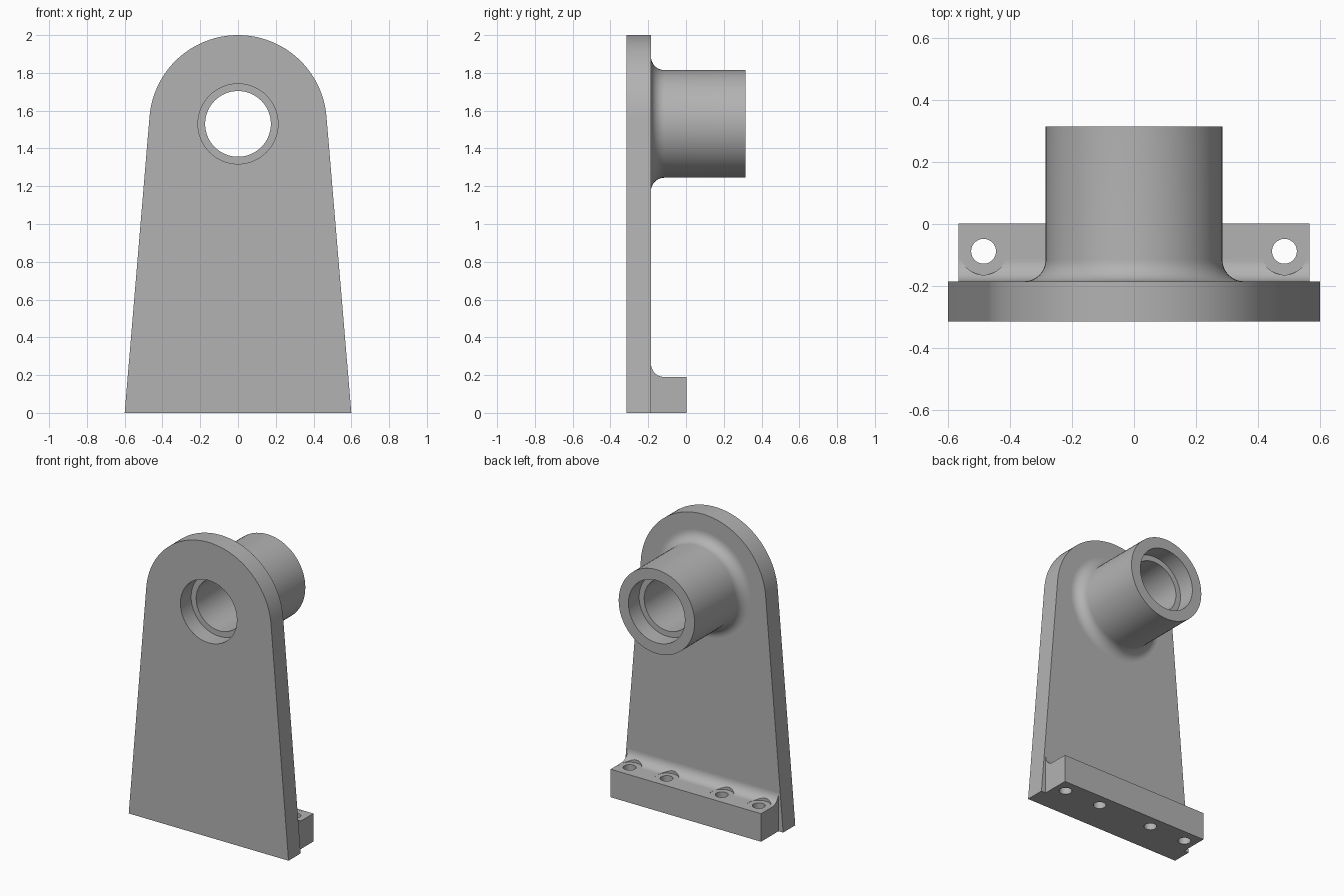
import bpy, bmesh
from math import sin, cos, pi, atan2, acos, hypot
from mathutils import Matrix, Vector

if "Cube" in bpy.data.objects:
    bpy.data.objects.remove(bpy.data.objects["Cube"], do_unlink=True)

# Main dimensions
FRONT, BACK, END = -0.315, -0.185, 0.315    # plate front, plate back, boss end
AXIS_Z, TOP_R, HALF_W = 1.53, 0.47, 0.6
SEAT_R, BORE_R, BOSS_R, SEAT_DEPTH = 0.212, 0.174, 0.285, 0.115
FILLET = 0.07
FOOT_X, FOOT_Y, FOOT_Z = 0.565, 0.002, 0.19
HOLE_Y, HOLE_XS = -0.088, (-0.485, -0.207, 0.207, 0.485)

metal = bpy.data.materials.new("grey metal")
metal.use_nodes = True
grey = (0.45, 0.45, 0.45, 1)
metal.diffuse_color = grey
metal.node_tree.nodes["Principled BSDF"].inputs["Base Color"].default_value = grey


def arc(cx, cy, r, a0, a1, n):
    return [(cx + r * cos(a0 + (a1 - a0) * i / n), cy + r * sin(a0 + (a1 - a0) * i / n))
            for i in range(n + 1)]


def make(name, bm):
    bmesh.ops.recalc_face_normals(bm, faces=bm.faces)
    mesh = bpy.data.meshes.new(name)
    bm.to_mesh(mesh)
    bm.free()
    mesh.materials.append(metal)
    obj = bpy.data.objects.new(name, mesh)
    bpy.context.collection.objects.link(obj)
    return obj


def extrude(name, points, depth):
    bm = bmesh.new()
    face = bm.faces.new([bm.verts.new(p) for p in points])
    ext = bmesh.ops.extrude_face_region(bm, geom=[face])
    moved = [v for v in ext["geom"] if isinstance(v, bmesh.types.BMVert)]
    bmesh.ops.translate(bm, verts=moved, vec=depth)
    return make(name, bm)


def cylinders(name, radius, length, centres, turn=Matrix()):
    bm = bmesh.new()
    for c in centres:
        bmesh.ops.create_cone(bm, cap_ends=True, segments=64, radius1=radius, radius2=radius,
                              depth=length, matrix=Matrix.Translation(c) @ turn)
    return make(name, bm)


def cut(obj, cutter):
    bpy.context.view_layer.objects.active = obj
    mod = obj.modifiers.new("cut", 'BOOLEAN')
    mod.operation, mod.solver, mod.object = 'DIFFERENCE', 'EXACT', cutter
    bpy.ops.object.modifier_apply(modifier=mod.name)
    bpy.data.objects.remove(cutter, do_unlink=True)


def smooth(obj):
    bpy.ops.object.select_all(action='DESELECT')
    obj.select_set(True)
    bpy.context.view_layer.objects.active = obj
    bpy.ops.object.shade_smooth_by_angle(angle=0.5)


# Upright plate: round top with sides tangent to it, and the front bearing seat
tangent = atan2(-AXIS_Z, HALF_W) + acos(TOP_R / hypot(HALF_W, AXIS_Z))
outline = [(-HALF_W, 0), (HALF_W, 0)] + arc(0, AXIS_Z, TOP_R, tangent, pi - tangent, 64)
plate = extrude("upright_plate", [(x, FRONT, z) for x, z in outline],
                Vector((0, BACK - FRONT, 0)))
cut(plate, cylinders("seat_cutter", SEAT_R, 1, [(0, FRONT, AXIS_Z)],
                     Matrix.Rotation(pi / 2, 4, 'X')))

# Bearing boss: turned section with a base fillet and a stepped bore
section = arc(BOSS_R + FILLET, BACK + FILLET, FILLET, -pi / 2, -pi, 10)
section += [(BOSS_R, END), (SEAT_R, END), (SEAT_R, END - SEAT_DEPTH), (BORE_R, END - SEAT_DEPTH),
            (BORE_R, FRONT + SEAT_DEPTH), (SEAT_R, FRONT + SEAT_DEPTH), (SEAT_R, BACK)]
bm = bmesh.new()
ring = [bm.verts.new((r, y, AXIS_Z)) for r, y in section]
edges = [bm.edges.new((a, b)) for a, b in zip(ring, ring[1:] + ring[:1])]
bmesh.ops.spin(bm, geom=ring + edges, cent=(0, 0, AXIS_Z), axis=(0, 1, 0),
               angle=2 * pi, steps=64, use_merge=True)
bmesh.ops.remove_doubles(bm, verts=bm.verts, dist=0.0001)
boss = make("bearing_boss", bm)

# Mounting foot: filleted bar with spot-faced bolt holes
side = [(BACK, 0), (FOOT_Y, 0), (FOOT_Y, FOOT_Z)]
side += arc(BACK + FILLET, FOOT_Z + FILLET, FILLET, -pi / 2, -pi, 12)
foot = extrude("mounting_foot", [(-FOOT_X, y, z) for y, z in side], Vector((2 * FOOT_X, 0, 0)))
cut(foot, cylinders("bolt_cutter", 0.04, 1, [(x, HOLE_Y, 0) for x in HOLE_XS]))
cut(foot, cylinders("spot_cutter", 0.076, 0.2, [(x, HOLE_Y, FOOT_Z + 0.0995) for x in HOLE_XS]))

for part in (plate, boss, foot):
    smooth(part)
